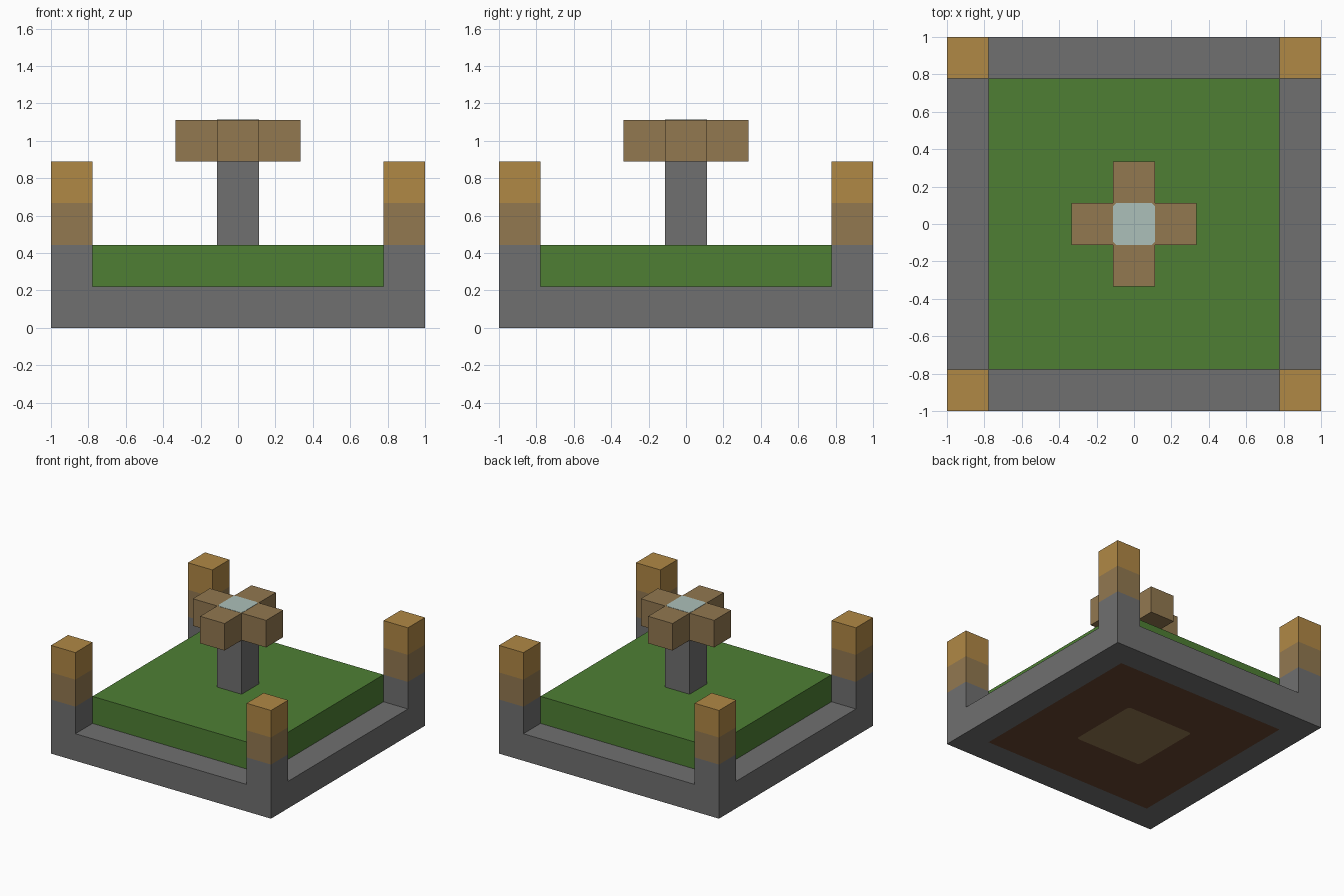
import bpy, bmesh
from mathutils import Matrix, Vector

cube = bpy.data.objects.get("Cube")
if cube:
    bpy.data.objects.remove(cube, do_unlink=True)

U = 2 / 9            # one block
IN = 3.5 * U         # inner edge of the border


def material(name, rgb):
    mat = bpy.data.materials.new(name)
    mat.use_nodes = True
    linear = [((c / 255 + 0.055) / 1.055) ** 2.4 for c in rgb] + [1]
    mat.diffuse_color = linear
    bsdf = next(n for n in mat.node_tree.nodes if n.type == 'BSDF_PRINCIPLED')
    bsdf.inputs["Base Color"].default_value = linear
    return mat


stone = material("stone grey", (112, 112, 112))
wood = material("wood brown", (146, 120, 80))
ochre = material("ochre", (176, 136, 69))
grass = material("grass green", (78, 127, 52))
dirt = material("dirt brown", (104, 69, 47))
water = material("pale water", (172, 192, 186))


def box(width, z0, z1):
    bm = bmesh.new()
    size = Matrix.Diagonal((width, width, z1 - z0, 1))
    bmesh.ops.create_cube(bm, size=1, matrix=Matrix.Translation((0, 0, (z0 + z1) / 2)) @ size)
    return bm


def finish(name, bm, *mats):
    bm.normal_update()
    mesh = bpy.data.meshes.new(name)
    bm.to_mesh(mesh)
    bm.free()
    for mat in mats:
        mesh.materials.append(mat)
    obj = bpy.data.objects.new(name, mesh)
    bpy.context.collection.objects.link(obj)
    return obj


def extrude(bm, faces, offset):
    new = bmesh.ops.extrude_discrete_faces(bm, faces=faces)["faces"]
    bmesh.ops.translate(bm, verts=list({v for f in new for v in f.verts}), vec=offset)
    return new


# Stone base, cut into border, corners and middle
bm = box(2, 0, U)
for axis in (Vector((1, 0, 0)), Vector((0, 1, 0))):
    for side in (-IN, IN):
        bmesh.ops.bisect_plane(bm, geom=bm.verts[:] + bm.edges[:] + bm.faces[:],
                               plane_co=axis * side, plane_no=axis)
bm.normal_update()

# Corner posts, three blocks high
tops = []
for f in bm.faces:
    c = f.calc_center_median()
    if f.normal.z > 0.5 and abs(c.x) > IN and abs(c.y) > IN:
        tops.append(f)
for level in range(3):
    tops = extrude(bm, tops, (0, 0, U))
for f in bm.faces:
    z = f.calc_center_median().z
    f.material_index = 2 if z > 3 * U else 1 if z > 2 * U + 0.01 else 0

# Dirt underside with a clipped wooden tile in its middle
bm.normal_update()
under = next(f for f in bm.faces
             if f.normal.z < -0.5 and f.calc_center_median().xy.length < 0.1)
under.material_index = 3
bmesh.ops.inset_individual(bm, faces=[under], thickness=3 * U)
bmesh.ops.bevel(bm, geom=under.verts[:], offset=0.016, segments=1, affect='VERTICES')
for f in bm.faces:
    c = f.calc_center_median()
    if c.z < 0.001 and max(abs(c.x), abs(c.y)) < IN:
        f.material_index = 1 if c.xy.length < 0.01 else 3
finish("base_with_corner_posts", bm, stone, wood, ochre, dirt)

# Lawn and central pillar
finish("lawn", box(2 * IN, U, 2 * U), grass)
finish("pillar", box(U, 2 * U, 4 * U), stone)

# Wooden cross on the pillar: an arm grows from each side of the middle block
bm = box(U, 4 * U, 5 * U)
bm.normal_update()
for f in [f for f in bm.faces if abs(f.normal.z) < 0.5]:
    extrude(bm, [f], f.normal * U)
finish("cross_arms", bm, wood)

# Water surface with clipped corners
bm = box(U, 5 * U - 0.001, 5 * U + 0.002)
upright = [e for e in bm.edges if abs(e.verts[0].co.z - e.verts[1].co.z) > 0.001]
bmesh.ops.bevel(bm, geom=upright, offset=0.016, segments=1, affect='EDGES')
finish("water_surface", bm, water)
